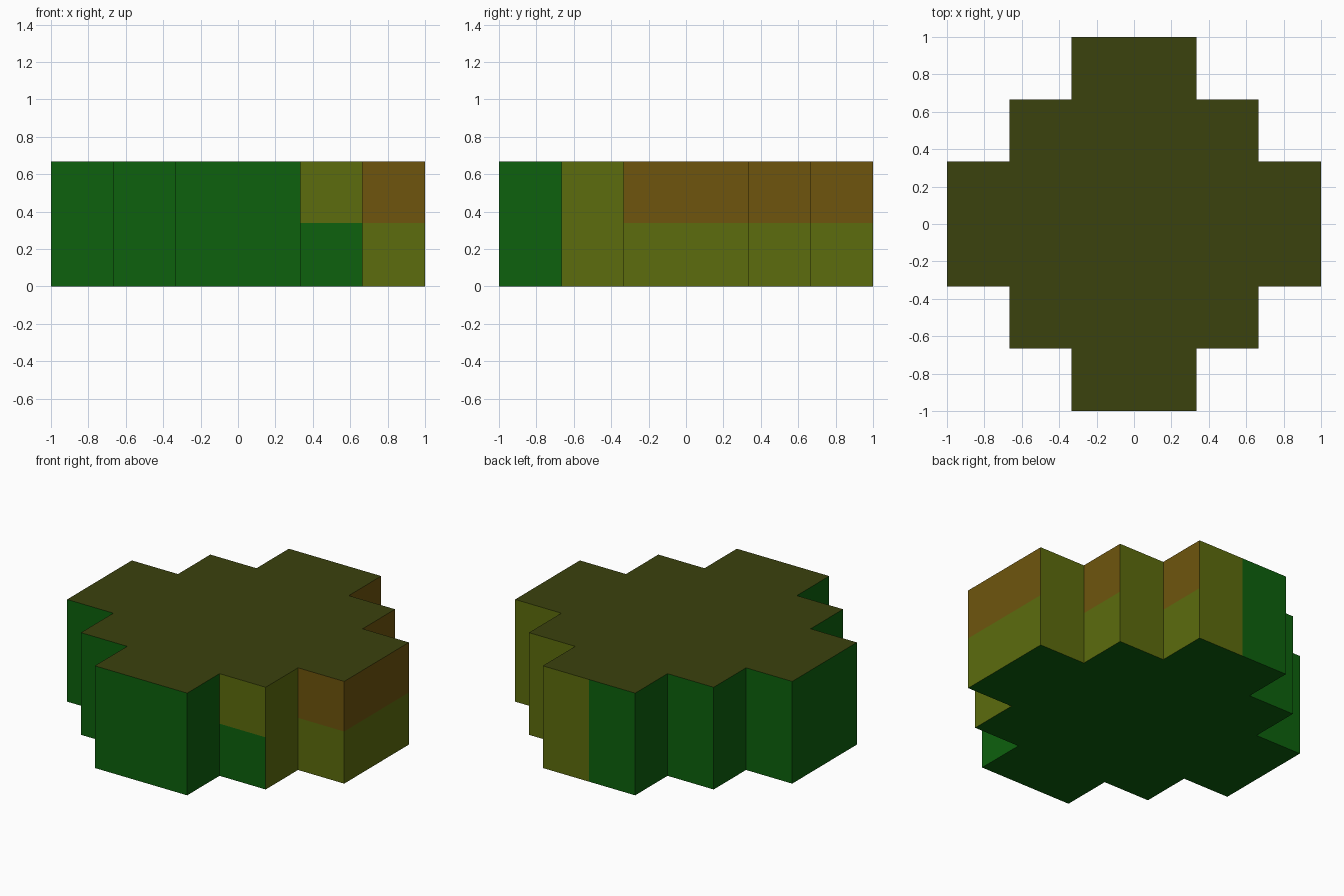
import bpy
import bmesh

if "Cube" in bpy.data.objects:
    bpy.data.objects.remove(bpy.data.objects["Cube"])

S = 1 / 3           # step size of the plan
H = 2 / 3           # block height
SPLIT = 0.34        # height of the painted band edge


def material(name, rgb):
    m = bpy.data.materials.new(name)
    m.diffuse_color = (*rgb, 1)
    m.use_nodes = True
    m.node_tree.nodes["Principled BSDF"].inputs["Base Color"].default_value = m.diffuse_color
    return m


mats = [
    material("green", (0.004, 0.120, 0.004)),
    material("olive", (0.107, 0.150, 0.004)),
    material("brown", (0.156, 0.091, 0.004)),
    material("dark_olive", (0.044, 0.054, 0.004)),
]
GREEN, OLIVE, BROWN, DARK = range(4)


def colour(n, c):
    """Colour of a face from its direction n and centre c."""
    upper = c.z > SPLIT
    if n.z > 0.5:
        return DARK
    if n.z < -0.5 or n.x < -0.5:
        return GREEN
    if n.y > 0.5:                       # back
        return OLIVE if c.x > 0 else GREEN
    if n.x > 0.5:                       # right side
        if c.y < -2 * S:
            return GREEN
        if c.y < -S:
            return OLIVE
        return BROWN if upper else OLIVE
    if c.x > 2 * S:                     # front, outer step
        return BROWN if upper else OLIVE
    if c.x > S:                         # front, middle step
        return OLIVE if upper else GREEN
    return GREEN


# Stepped plan: one quarter, mirrored round all four
quarter = [(3, 1), (2, 1), (2, 2), (1, 2), (1, 3)]
half = quarter + [(-x, y) for x, y in reversed(quarter)]
plan = half + [(x, -y) for x, y in reversed(half)]

bm = bmesh.new()
base = bm.faces.new([bm.verts.new((x * S, y * S, 0)) for x, y in plan])
top = bmesh.ops.extrude_face_region(bm, geom=[base])["geom"]
bmesh.ops.translate(bm, vec=(0, 0, H),
                    verts=[g for g in top if isinstance(g, bmesh.types.BMVert)])
if not any(f.normal.z < 0 and f.calc_center_median().z < 0.01 for f in bm.faces):
    bmesh.ops.recalc_face_normals(bm, faces=bm.faces[:])

# Cut the colour edges into the walls
for co, no in (((0, 0, SPLIT), (0, 0, 1)), ((0, 0, 0), (1, 0, 0))):
    bmesh.ops.bisect_plane(bm, geom=bm.verts[:] + bm.edges[:] + bm.faces[:],
                           plane_co=co, plane_no=no)
bmesh.ops.recalc_face_normals(bm, faces=bm.faces[:])
bm.normal_update()
for f in bm.faces:
    f.material_index = colour(f.normal, f.calc_center_bounds())

mesh = bpy.data.meshes.new("stepped_block")
for m in mats:
    mesh.materials.append(m)
bm.to_mesh(mesh)
bm.free()
block = bpy.data.objects.new("stepped_block", mesh)
bpy.context.collection.objects.link(block)
